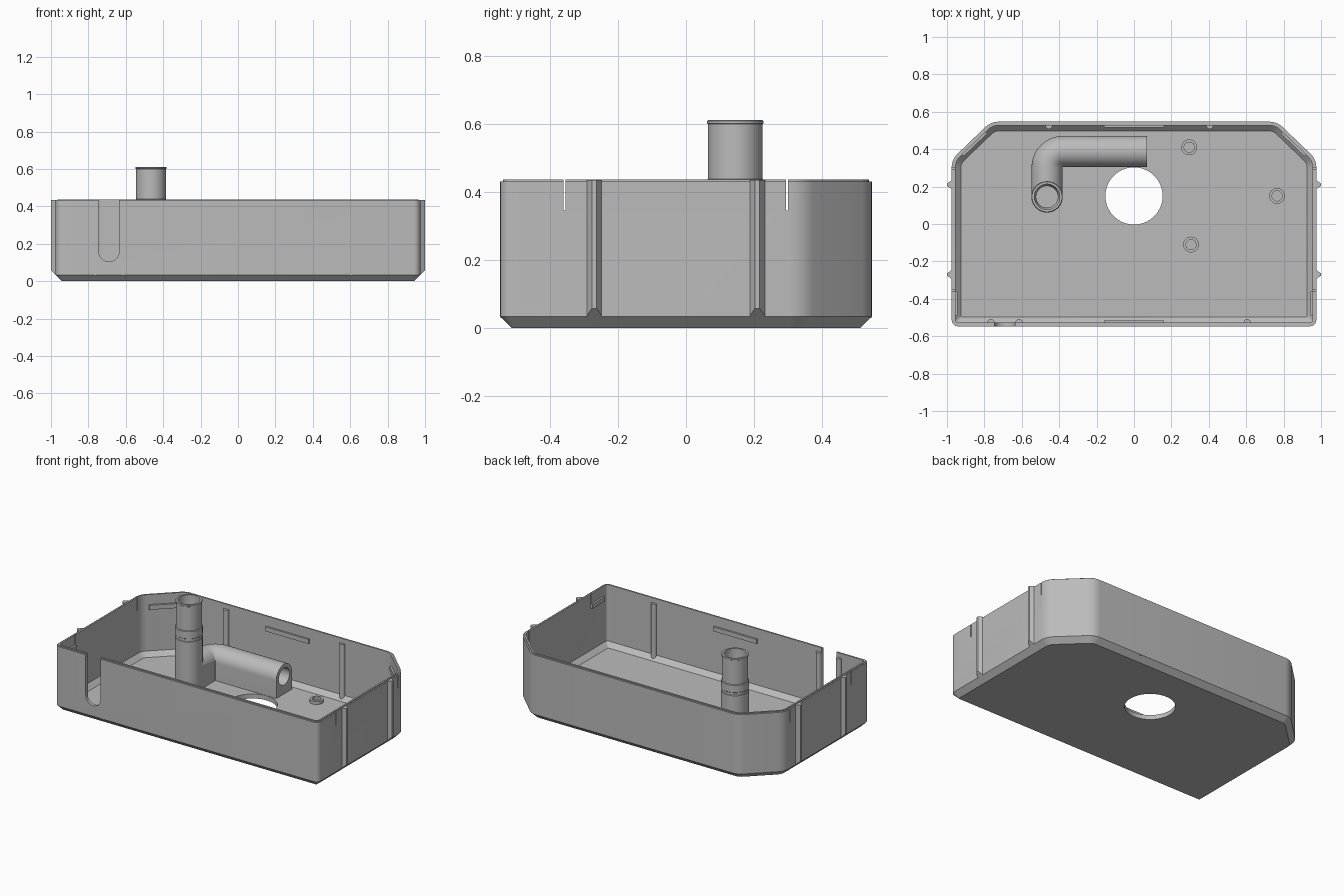
import bpy, bmesh, math
from mathutils import Vector

cube = bpy.data.objects.get("Cube")
if cube:
    bpy.data.objects.remove(cube, do_unlink=True)

grey = bpy.data.materials.new("plain grey")
grey.use_nodes = True
COLOUR = (0.5, 0.5, 0.5, 1)
grey.diffuse_color = COLOUR
grey.node_tree.nodes["Principled BSDF"].inputs["Base Color"].default_value = COLOUR

W, D, H = 0.975, 0.547, 0.435   # half width, half depth, wall height
FLOOR = 0.03
WALL = 0.02


def loft(name, rings, smooth=False):
    """Skin a list of equal-length rings and cap both ends."""
    bm = bmesh.new()
    loops = [[bm.verts.new(p) for p in ring] for ring in rings]
    n = len(loops[0])
    for a, b in zip(loops, loops[1:]):
        for i in range(n):
            j = (i + 1) % n
            bm.faces.new((a[i], a[j], b[j], b[i]))
    bm.faces.new(loops[0][::-1])
    bm.faces.new(loops[-1])
    bmesh.ops.recalc_face_normals(bm, faces=bm.faces)
    mesh = bpy.data.meshes.new(name)
    bm.to_mesh(mesh)
    bm.free()
    mesh.materials.append(grey)
    ob = bpy.data.objects.new(name, mesh)
    bpy.context.collection.objects.link(ob)
    if smooth:
        shade(ob)
    return ob


def shade(ob):
    bpy.ops.object.select_all(action='DESELECT')
    ob.select_set(True)
    bpy.context.view_layer.objects.active = ob
    bpy.ops.object.shade_smooth_by_angle(angle=math.radians(30))


def turned(name, x, y, profile, n=48):
    """Round part from (radius, height) pairs."""
    rings = [[(x + r * math.cos(math.tau * i / n), y + r * math.sin(math.tau * i / n), z)
              for i in range(n)] for r, z in profile]
    return loft(name, rings, True)


def box(name, x0, x1, y0, y1, z0, z1):
    return loft(name, [[(x0, y0, z), (x1, y0, z), (x1, y1, z), (x0, y1, z)] for z in (z0, z1)])


def boolean(ob, other, operation='DIFFERENCE'):
    mod = ob.modifiers.new(operation.lower(), 'BOOLEAN')
    mod.operation, mod.object, mod.solver = operation, other, 'EXACT'
    bpy.ops.object.select_all(action='DESELECT')
    ob.select_set(True)
    bpy.context.view_layer.objects.active = ob
    bpy.ops.object.modifier_apply(modifier=mod.name)
    bpy.data.objects.remove(other, do_unlink=True)


# Outline of the case: square front corners, cut back corners
corners = [(-W, -D, .035), (W, -D, .035), (W, .345, .1), (.765, D, .1),
           (-.765, D, .1), (-W, .345, .1)]


def outline(inset, z, seg=6):
    pts = [Vector(c[:2]) for c in corners]
    n = len(pts)
    moved = []
    for i, p in enumerate(pts):
        d1 = (p - pts[i - 1]).normalized()
        d2 = (pts[(i + 1) % n] - p).normalized()
        n1, n2 = Vector((-d1.y, d1.x)), Vector((-d2.y, d2.x))
        moved.append((p + (n1 + n2) * inset / (1 + n1.dot(n2)), d1, d2, n1, n2))
    ring = []
    for (p, d1, d2, n1, n2), c in zip(moved, corners):
        r = max(c[2] - inset, .006)
        centre = p + (n1 + n2) * r / (1 + n1.dot(n2))
        turn = d1.angle(d2)
        start = math.atan2(-n1.y, -n1.x)
        for k in range(seg + 1):
            a = start + turn * k / seg
            ring.append((centre.x + r * math.cos(a), centre.y + r * math.sin(a), z))
    return ring


# Tray: chamfered base, stepped rim, sloped inner foot
tray = loft("tray", [outline(i, z) for i, z in (
    (.034, 0), (0, .034), (0, H - .004), (.009, H - .004), (.009, H + .002),
    (WALL, H + .002), (WALL, FLOOR + .03), (.05, FLOOR))])

# Floor opening, cable slot and clip slits
boolean(tray, turned("floor_hole", 0, .15, [(.153, -.1), (.153, .1)], 64))
slot_x, slot_r, slot_z = -.69, .055, .16
arch = [(slot_x + slot_r * math.cos(a), slot_z + slot_r * math.sin(a))
        for a in (math.pi + math.pi * k / 16 for k in range(17))]
arch += [(slot_x + slot_r, .6), (slot_x - slot_r, .6)]
boolean(tray, loft("slot", [[(x, y, z) for x, z in arch] for y in (-.6, -.51)]))
for y in (-.357, .297):
    for s in (-1, 1):
        boolean(tray, box("slit", s * .98 - .03, s * .98 + .03, y - .003, y + .003, .345, .5))
shade(tray)

# Outer guide ribs with sloped feet, both sides
for s, side in ((1, "left"), (-1, "right")):
    for y, place in ((-.27, "front"), (.21, "back")):
        section = [(-.022, -.004), (-.022, .002), (-.007, .024), (.007, .024),
                   (.022, .002), (.022, -.004)]
        loft(f"{side}_{place}_rib", [
            [(s * (W + o), y + t, .034 + o if low else H) for t, o in section]
            for low in (True, False)])

# Inner half-round ribs
for x, s in ((-.765, -1), (-.615, -1), (.605, -1), (-.455, 1), (.405, 1)):
    turned("inner_rib", x, s * (D - WALL), [(.019, FLOOR), (.019, H - .03)], 16)

# Snap bars near the rim
inner = D - WALL
for s, place in ((-1, "front"), (1, "back")):
    y0, y1 = sorted((s * (inner + .004), s * (inner - .012)))
    box(f"{place}_snap_bar", -.16, .16, y0, y1, .34, .37)
for s, side in ((1, "left"), (-1, "right")):
    x0, x1 = sorted((s * (W - WALL + .004), s * (W - WALL - .012)))
    box(f"{side}_snap_bar", x0, x1, -.49, -.36, .34, .37)
    # Bar on the cut corner
    a, b = Vector((W, .345)), Vector((.765, D))
    out = Vector((b.y - a.y, a.x - b.x)).normalized()
    quad = [a.lerp(b, t) - out * d for t, d in
            ((.2, .016), (.8, .016), (.8, .032), (.2, .032))]
    loft(f"{side}_corner_snap_bar", [[(s * p.x, p.y, z) for p in quad] for z in (.34, .37)])

# Screw bosses and round floor pad
for x, y in ((.295, .41), (.765, .15), (.305, -.11)):
    turned("screw_boss", x, y, [(.042, FLOOR - .005), (.042, FLOOR + .02),
                                (.027, FLOOR + .02), (.027, FLOOR + .002)], 32)
turned("floor_pad", .46, .15, [(.083, FLOOR - .005), (.083, FLOOR + .002)])

# Duct: upright tube joined to a bent channel lying on the floor
PX, PY, R, PZ = -.465, .145, .083, .147
path = [(PX, PY, 0, 1), (PX, .302, 0, 1)]
for k in range(1, 13):
    a = math.pi / 2 * k / 12
    path.append((PX + .086 * (1 - math.cos(a)), .302 + .086 * math.sin(a),
                 math.sin(a), math.cos(a)))


def sweep(name, section, end):
    rings = [[(x + dy * u, y - dx * u, v) for u, v in section]
             for x, y, dx, dy in path + [(end, .388, 1, 0)]]
    return loft(name, rings)


dome = [(R * math.cos(math.pi * k / 24), PZ + R * math.sin(math.pi * k / 24)) for k in range(25)]
round_bore = [(.057 * math.cos(math.tau * k / 32), PZ + .057 * math.sin(math.tau * k / 32))
              for k in range(32)]
duct = sweep("duct", dome + [(-R, FLOOR - .004), (R, FLOOR - .004)], .07)
boolean(duct, turned("post", PX, PY, [
    (R + .001, FLOOR - .004), (R + .001, .365), (R - .002, .368), (R - .002, .384),
    (R + .001, .387), (R + .001, H), (R - .003, H + .004), (R - .003, .6),
    (R, .602), (R, .609), (R - .003, .612)]), 'UNION')
boolean(duct, sweep("channel_bore", round_bore, .2))
boolean(duct, turned("post_bore", PX, PY, [(.058, .09), (.058, .37), (.068, .39), (.068, .7)]))
shade(duct)
